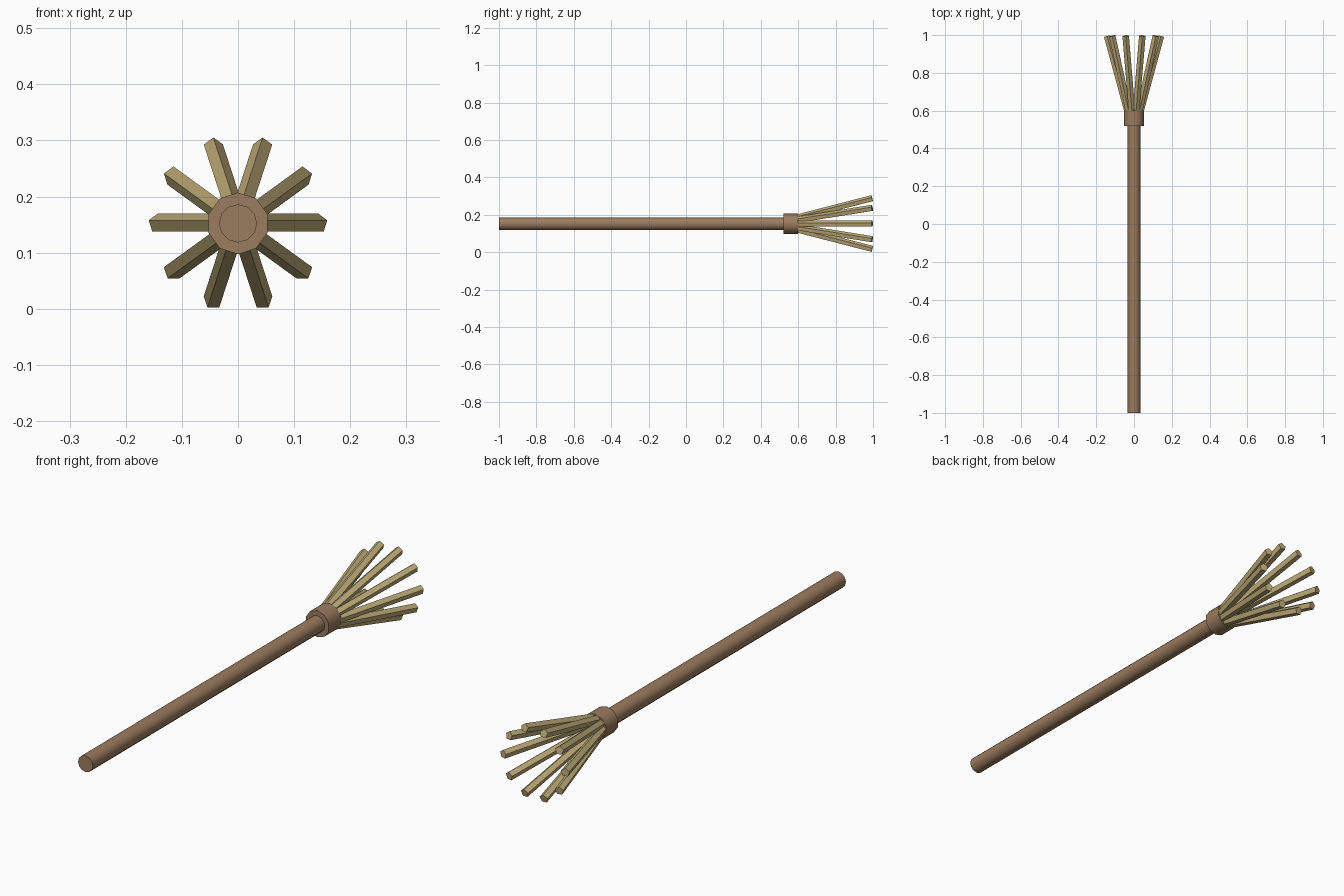
import bpy, math
from mathutils import Vector, Matrix

if "Cube" in bpy.data.objects:
    bpy.data.objects.remove(bpy.data.objects["Cube"])

CZ = 0.152  # height of the broom axis


def material(name, rgb):
    m = bpy.data.materials.new(name)
    m.diffuse_color = (*rgb, 1)
    m.use_nodes = True
    m.node_tree.nodes["Principled BSDF"].inputs["Base Color"].default_value = m.diffuse_color
    return m


wood = material("wood", (0.33, 0.20, 0.115))
straw = material("straw", (0.52, 0.41, 0.19))


def rod(name, start, end, radius, sides, mat, smooth=False):
    """Prism from start to end, with one corner of its section pointing up."""
    start, end = Vector(start), Vector(end)
    axis = end - start
    bpy.ops.mesh.primitive_cylinder_add(vertices=sides, radius=radius, depth=axis.length)
    ob = bpy.context.object
    ob.name = name
    along_y = Matrix.Rotation(math.radians(90), 4, 'X')  # section's +Y corner becomes +Z
    tilt = Vector((0, 1, 0)).rotation_difference(axis).to_matrix().to_4x4()
    ob.data.transform(tilt @ along_y)
    ob.location = (start + end) / 2
    ob.data.materials.append(mat)
    if smooth:
        bpy.ops.object.shade_smooth_by_angle(angle=math.radians(40))
    return ob


# Handle
rod("handle", (0, -1, CZ), (0, 0.53, CZ), 0.034, 12, wood, smooth=True)

# Binding collar
rod("collar", (0, 0.52, CZ), (0, 0.6, CZ), 0.055, 10, wood, smooth=True)

# Ten splayed bristles
for i in range(10):
    a = math.tau * i / 10
    c, s = math.cos(a), math.sin(a)
    rod(f"bristle_{i + 1}",
        (0.03 * c, 0.58, CZ + 0.03 * s),
        (0.1425 * c, 0.9953, CZ + 0.1425 * s),
        0.018, 5, straw)
